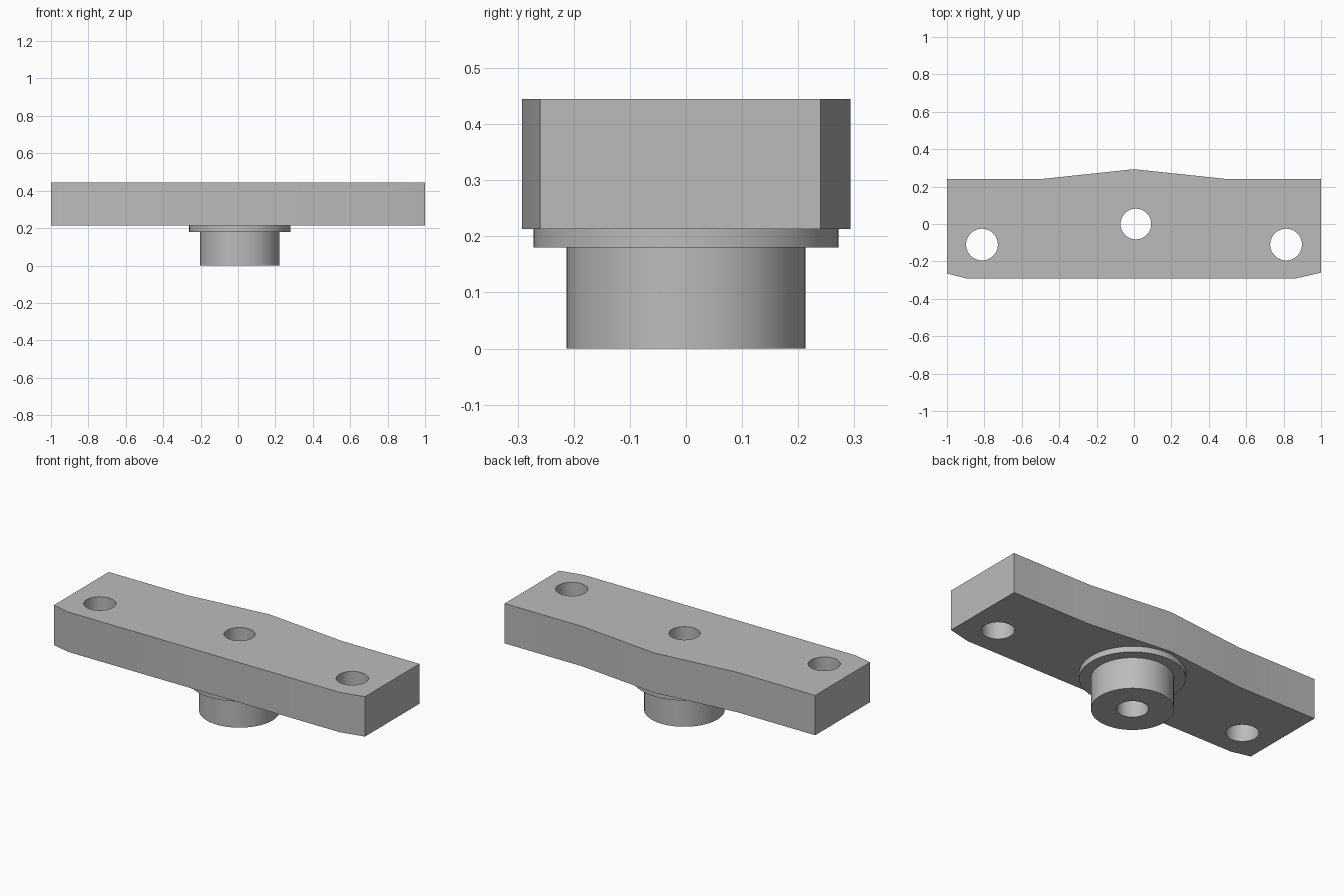
import bpy, bmesh, math

cube = bpy.data.objects.get("Cube")
if cube:
    bpy.data.objects.remove(cube, do_unlink=True)

grey = bpy.data.materials.new("plain grey")
grey.use_nodes = True
GREY = (0.5, 0.5, 0.5, 1)
grey.diffuse_color = GREY
grey.node_tree.nodes["Principled BSDF"].inputs["Base Color"].default_value = GREY

CENTRE = (0.01, 0.0)
BORE = 0.082
PLATE_BOTTOM, PLATE_TOP = 0.213, 0.445


def add_object(name, bm):
    bmesh.ops.recalc_face_normals(bm, faces=bm.faces)
    mesh = bpy.data.meshes.new(name)
    bm.to_mesh(mesh)
    bm.free()
    mesh.materials.append(grey)
    obj = bpy.data.objects.new(name, mesh)
    bpy.context.collection.objects.link(obj)
    return obj


def prism(name, outline, z0, z1):
    bm = bmesh.new()
    face = bm.faces.new([bm.verts.new((x, y, z0)) for x, y in outline])
    new = bmesh.ops.extrude_face_region(bm, geom=[face])["geom"]
    top = [v for v in new if isinstance(v, bmesh.types.BMVert)]
    bmesh.ops.translate(bm, verts=top, vec=(0, 0, z1 - z0))
    return add_object(name, bm)


def circle(x, y, r, n=48):
    return [(x + r * math.cos(i * math.tau / n), y + r * math.sin(i * math.tau / n))
            for i in range(n)]


def smooth(obj):
    bpy.ops.object.select_all(action="DESELECT")
    obj.select_set(True)
    bpy.context.view_layer.objects.active = obj
    bpy.ops.object.shade_smooth_by_angle(angle=math.radians(25))


# Mounting plate: peaked back edge, clipped front corners
plate = prism("mounting_plate",
              [(-1, -0.265), (-0.89, -0.292), (0.86, -0.292), (1, -0.26), (1, 0.24),
               (0.5, 0.24), (0, 0.293), (-0.5, 0.24), (-1, 0.24)],
              PLATE_BOTTOM, PLATE_TOP)

# Centre bore and two bolt holes through the plate
for x, y, r in [(*CENTRE, BORE), (-0.813, -0.11, 0.085), (0.813, -0.11, 0.085)]:
    cutter = prism("hole_cutter", circle(x, y, r), 0.1, 0.6)
    cutter.hide_render = True
    cut = plate.modifiers.new("hole", "BOOLEAN")
    cut.operation = "DIFFERENCE"
    cut.solver = "EXACT"
    cut.object = cutter
    bpy.context.view_layer.objects.active = plate
    bpy.ops.object.modifier_apply(modifier=cut.name)
    bpy.data.objects.remove(cutter, do_unlink=True)
smooth(plate)

# Hollow boss with its collar, turned from one profile
profile = [(BORE, PLATE_BOTTOM), (BORE, 0), (0.213, 0), (0.213, 0.18),
           (0.272, 0.18), (0.272, PLATE_BOTTOM)]
bm = bmesh.new()
rings = [[bm.verts.new((x, y, z)) for x, y in circle(*CENTRE, r)] for r, z in profile]
for a, b in zip(rings, rings[1:]):
    for i in range(len(a)):
        bm.faces.new((a[i - 1], a[i], b[i], b[i - 1]))
smooth(add_object("collared_boss", bm))
